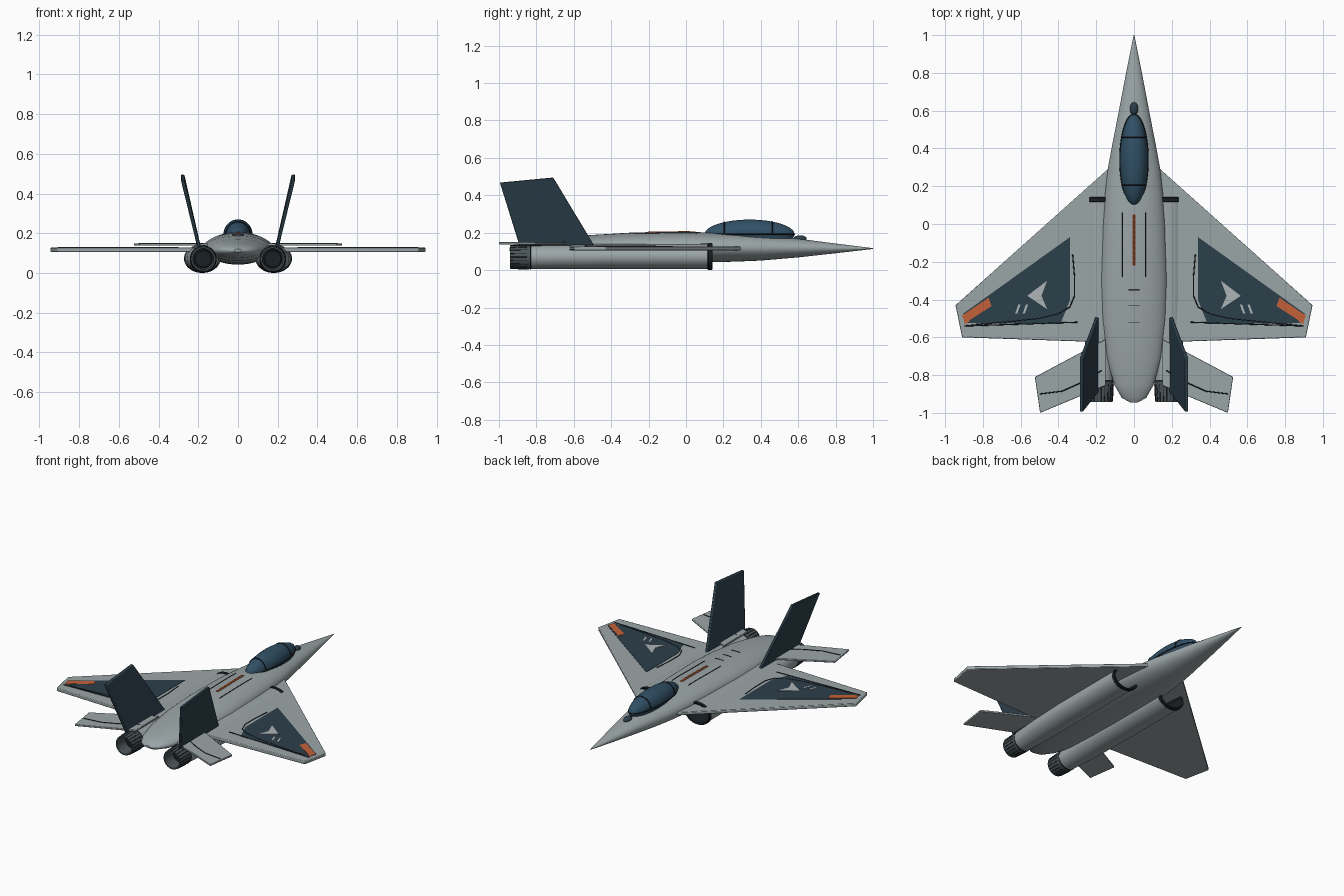
import bpy, bmesh
from math import sin, cos, pi, sqrt
from mathutils import Vector

if "Cube" in bpy.data.objects:
    bpy.data.objects.remove(bpy.data.objects["Cube"])


def material(name, r, g, b):
    m = bpy.data.materials.new(name)
    m.diffuse_color = (r, g, b, 1)
    m.use_nodes = True
    m.node_tree.nodes["Principled BSDF"].inputs["Base Color"].default_value = m.diffuse_color
    return m


GREY = material("hull_grey", 0.33, 0.38, 0.39)
PALE = material("pale_grey", 0.42, 0.46, 0.47)
NAVY = material("navy", 0.025, 0.05, 0.07)
GLASS = material("canopy_blue", 0.03, 0.08, 0.13)
BLACK = material("black", 0.01, 0.014, 0.018)
METAL = material("nozzle_metal", 0.07, 0.09, 0.10)
ORANGE = material("orange", 0.55, 0.12, 0.04)


def finish(name, bm, mat, mirror):
    bmesh.ops.recalc_face_normals(bm, faces=bm.faces)
    me = bpy.data.meshes.new(name)
    bm.to_mesh(me)
    bm.free()
    ob = bpy.data.objects.new(name, me)
    bpy.context.collection.objects.link(ob)
    me.materials.append(mat)
    if mirror:
        ob.modifiers.new("mirror", 'MIRROR').use_mirror_merge = False
    return ob


def loft(name, sections, mat, mirror=False, n=40, caps=(True, True)):
    """Elliptical rings (y, centre x, centre z, radius x, radius z) joined in order."""
    bm = bmesh.new()
    rings = [[bm.verts.new((cx + rx * cos(2 * pi * i / n), y, cz + rz * sin(2 * pi * i / n)))
              for i in range(n)] for y, cx, cz, rx, rz in sections]
    for a, b in zip(rings, rings[1:]):
        for i in range(n):
            j = (i + 1) % n
            bm.faces.new((a[i], a[j], b[j], b[i]))
    if caps[0]:
        bm.faces.new(rings[0])
    if caps[1]:
        bm.faces.new(rings[-1])
    return finish(name, bm, mat, mirror)


def plate(name, pts, offset, mat, bevel=0.0, mirror=True):
    """Flat outline extruded along an offset."""
    bm = bmesh.new()
    off = Vector(offset)
    lo = [bm.verts.new(p) for p in pts]
    hi = [bm.verts.new(Vector(p) + off) for p in pts]
    bm.faces.new(lo)
    bm.faces.new(hi)
    for i in range(len(pts)):
        j = (i + 1) % len(pts)
        bm.faces.new((lo[i], lo[j], hi[j], hi[i]))
    ob = finish(name, bm, mat, mirror)
    if bevel:
        b = ob.modifiers.new("bevel", 'BEVEL')
        b.width, b.segments = bevel, 2
    return ob


def flat(pts, z):
    return [(x, y, z) for x, y in pts]


def lines(name, paths, mat, r=0.003, mirror=True):
    """Thin tubes for panel lines and frames."""
    cu = bpy.data.curves.new(name, 'CURVE')
    cu.dimensions = '3D'
    cu.bevel_depth, cu.bevel_resolution = r, 1
    cu.use_fill_caps = True
    cu.materials.append(mat)
    for path in paths:
        for s in ((1, -1) if mirror else (1,)):
            sp = cu.splines.new('POLY')
            sp.points.add(len(path) - 1)
            for p, (x, y, z) in zip(sp.points, path):
                p.co = (s * x, y, z, 1)
    ob = bpy.data.objects.new(name, cu)
    bpy.context.collection.objects.link(ob)
    return ob


# Fuselage: y, half width, bottom, top
body = [(1.0, .002, .113, .117), (.8, .042, .09, .142), (.6, .08, .068, .168), (.4, .119, .051, .186),
        (.28, .141, .046, .194), (.15, .155, .042, .2), (0, .166, .042, .205), (-.3, .177, .045, .2),
        (-.5, .171, .05, .188), (-.7, .147, .06, .17), (-.85, .105, .075, .15), (-.92, .065, .09, .135),
        (-.945, .02, .105, .12)]
loft("fuselage", [(y, 0, (b + t) / 2, w, (t - b) / 2) for y, w, b, t in body], GREY, n=48)


def skin(x, y):
    """Point on top of the fuselage."""
    for p, q in zip(body, body[1:]):
        if q[0] <= y <= p[0]:
            f = (p[0] - y) / (p[0] - q[0])
            w, b, t = (p[k] + f * (q[k] - p[k]) for k in (1, 2, 3))
            return (x, y, (b + t) / 2 + (t - b) / 2 * sqrt(max(0, 1 - (x / w) ** 2)))


# Canopy with frames and the sensor ahead of it
CY, CZ, RX, RY, RZ = .34, .192, .074, .24, .078
steps = [pi * (i + .15) / 24.3 for i in range(25)]
loft("canopy", [(CY + RY * cos(a), 0, CZ, RX * sin(a), RZ * sin(a)) for a in steps], GLASS, n=36)
hoops = []
for y in (.46, .205):
    s = sqrt(1 - ((y - CY) / RY) ** 2)
    hoops.append([(RX * s * cos(pi * i / 20), y, CZ + RZ * s * sin(pi * i / 20)) for i in range(21)])
hoops.append([(RX * cos(pi * i / 24), CY + RY * sin(pi * i / 24), CZ) for i in range(49)])
lines("canopy_frame", hoops, BLACK, .004, False)
loft("nose_sensor", [(.61 + .035 * cos(a), 0, .168, .022 * sin(a), .018 * sin(a)) for a in steps], NAVY, n=16)

# Main wings, tailplanes and canted fins
plate("wing", flat([(.1, .325), (.945, -.43), (.91, -.60), (.1, -.628)], .106), (0, 0, .021), GREY, .004)
plate("tailplane", flat([(.15, -.61), (.525, -.81), (.497, -1.0), (.15, -.855)], .137), (0, 0, .012), GREY, .003)
plate("tail_fin", [(.187, -.49, .13), (.27, -.71, .495), (.27, -.995, .468), (.187, -.89, .13)],
      (.018, 0, .0), NAVY, .004)

# Engine nacelles, intakes and nozzles
loft("engine_nacelle", [(.13, .18, .073, .088, .068), (-.4, .18, .073, .088, .067), (-.65, .178, .071, .08, .065),
                        (-.83, .175, .07, .066, .064)], GREY, True, caps=(False, True))
loft("intake_lip", [(.115, .18, .072, .088, .068), (.12, .18, .072, .092, .072), (.138, .18, .072, .092, .072),
                    (.142, .18, .072, .088, .068), (.138, .18, .072, .08, .06), (-.02, .18, .072, .068, .052)],
     BLACK, True, caps=(False, True))
loft("nozzle", [(-.825, .175, .07, .065, .065), (-.86, .175, .07, .066, .066), (-.942, .175, .07, .061, .061),
                (-.942, .175, .07, .053, .053), (-.86, .175, .07, .046, .046)], METAL, True, caps=(False, True))
loft("nozzle_core", [(-.861, .175, .07, .046, .046), (-.866, .175, .07, .04, .04)], BLACK, True)
lines("nozzle_slots", [[(.175 + r * cos(a), y, .07 + r * sin(a)) for y, r in ((-.85, .066), (-.938, .0615))]
                       for a in [2 * pi * k / 20 for k in range(20)]], BLACK, .0022)
lines("nozzle_ring", [[(.175 + .065 * cos(2 * pi * k / 40), -.832, .07 + .065 * sin(2 * pi * k / 40))
                       for k in range(41)]], BLACK, .003)

# Wing markings
plate("wing_panel", flat([(.34, -.07), (.34, -.405), (.4, -.44), (.42, -.53), (.88, -.525), (.91, -.49)][:2]
                         + [(.39, -.53), (.88, -.525), (.905, -.475)], .126), (0, 0, .003), NAVY)
plate("wing_tip_flash", flat([(.77, -.39), (.755, -.435), (.76, -.445), (.76, -.44)][:2], .128)
      + flat([(.755, -.44), (.895, -.525), (.91, -.485)][1:], .128), (0, 0, .003), ORANGE)
plate("tip_block", flat([(.88, -.48), (.90, -.525), (.895, -.53), (.87, -.515)], .128), (0, 0, .003), ORANGE)
plate("wing_chevron", flat([(.46, -.30), (.565, -.38), (.46, -.45), (.49, -.38)], .128), (0, 0, .003), PALE)
for k, x in enumerate((.56, .60)):
    plate("wing_dash_%d" % k, flat([(x, -.425), (x + .012, -.425), (x + .03, -.475), (x + .018, -.475)], .128),
          (0, 0, .003), PALE)
lines("wing_seams", [flat([(.325, -.16), (.315, -.28), (.315, -.38), (.34, -.44), (.4, -.475), (.5, -.5),
                           (.7, -.52), (.9, -.54)], .128),
                     flat([(.3, -.52), (.6, -.53), (.9, -.54)], .128)], BLACK)
lines("tail_seams", [flat([(.5, -.9), (.38, -.885), (.28, -.84), (.17, -.775)], .149)], BLACK)

# Spine markings
spine = [.05 - .27 * i / 10 for i in range(11)]
for k in (-1, 0, 1):
    lines("spine_stripe_%d" % (k + 1), [[skin(k * .005, y) for y in spine]], ORANGE, .004, False)
lines("spine_seams", [[skin(.06, .06 - .034 * i) for i in range(11)]], BLACK, .0028)
lines("spine_vents", [[skin(x, y) for x in (-.03, 0, .03)] for y in (-.35, -.43, -.52)], BLACK, .0025, False)

# Soft shading with sharp edges kept
bpy.ops.object.select_all(action='DESELECT')
for ob in bpy.context.scene.objects:
    if ob.type == 'MESH':
        ob.select_set(True)
        bpy.context.view_layer.objects.active = ob
bpy.ops.object.shade_smooth_by_angle(angle=0.6)
